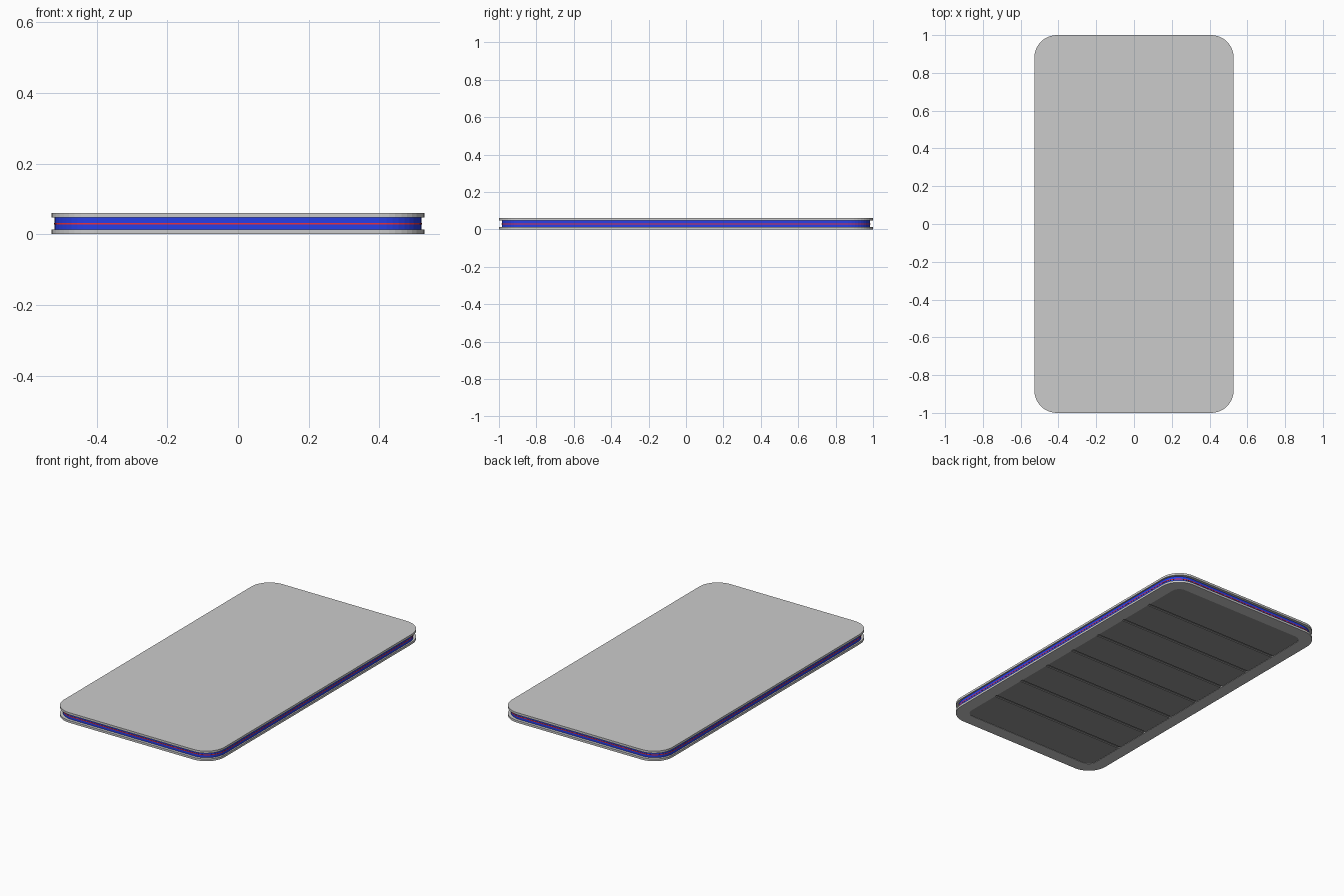
import bpy, bmesh, math

if "Cube" in bpy.data.objects:
    bpy.data.objects.remove(bpy.data.objects["Cube"])

W, L, R = 0.528, 1.0, 0.12      # half width, half length, corner radius


def material(name, rgb):
    m = bpy.data.materials.new(name)
    m.diffuse_color = (*rgb, 1)
    m.use_nodes = True
    m.node_tree.nodes["Principled BSDF"].inputs["Base Color"].default_value = m.diffuse_color
    return m


def outline(w, l, r, n=10):
    # rounded rectangle, counter-clockwise
    pts = []
    for i, (sx, sy) in enumerate([(1, 1), (-1, 1), (-1, -1), (1, -1)]):
        for k in range(n + 1):
            a = math.pi / 2 * (i + k / n)
            pts.append((sx * (w - r) + r * math.cos(a), sy * (l - r) + r * math.sin(a)))
    return pts


def finish(name, bm, mat=None):
    bmesh.ops.recalc_face_normals(bm, faces=bm.faces)
    me = bpy.data.meshes.new(name)
    bm.to_mesh(me)
    bm.free()
    ob = bpy.data.objects.new(name, me)
    bpy.context.collection.objects.link(ob)
    if mat:
        me.materials.append(mat)
    return ob


def slab(name, pts, z0, z1, mat=None, hole=None):
    # solid plate, or a ring when a matching hole outline is given
    bm = bmesh.new()
    loops = [pts] + ([hole] if hole else [])
    low = [[bm.verts.new((x, y, z0)) for x, y in p] for p in loops]
    top = [[bm.verts.new((x, y, z1)) for x, y in p] for p in loops]
    n = len(pts)
    for i in range(n):
        j = (i + 1) % n
        for a, b in zip(low, top):
            bm.faces.new((a[i], a[j], b[j], b[i]))
        if hole:
            for s in (low, top):
                bm.faces.new((s[0][i], s[0][j], s[1][j], s[1][i]))
    if not hole:
        bm.faces.new(low[0])
        bm.faces.new(top[0])
    return finish(name, bm, mat)


blue = material("blue", (0.02, 0.05, 0.8))
red = material("red", (0.8, 0.03, 0.05))
dark = material("dark", (0.3, 0.3, 0.3))

outer = outline(W, L, R)
inner = outline(W - 0.075, L - 0.075, 0.05)


def scaled(s):
    return [(x * s, y * s) for x, y in outer]


# Grey top plate and bottom frame
slab("top_plate", outer, 0.047, 0.06)
slab("bottom_frame", outer, 0.0, 0.013, hole=inner)

# Blue side band with a thin red stripe
slab("blue_band", scaled(0.984), 0.013, 0.047, blue)
slab("red_stripe", scaled(0.9855), 0.0275, 0.0325, red)

# Dark underside panel, split into eight slats by shallow grooves
panel = slab("slatted_panel", inner, 0.002, 0.013, dark)
bm = bmesh.new()
bm.from_mesh(panel.data)
gap = 0.008
for k in range(-3, 4):
    for y in (k * 2 / 9 - gap, k * 2 / 9 + gap):
        bmesh.ops.bisect_plane(bm, geom=bm.verts[:] + bm.edges[:] + bm.faces[:],
                               plane_co=(0, y, 0), plane_no=(0, 1, 0))
grooves = [f for f in bm.faces if f.normal.z < -0.9
           and abs(f.calc_center_median().y * 4.5 - round(f.calc_center_median().y * 4.5)) < 0.01
           and abs(f.calc_center_median().y) < 0.7
           and f.calc_area() < 0.03]
ext = bmesh.ops.extrude_discrete_faces(bm, faces=grooves)["faces"]
for f in ext:
    for v in f.verts:
        v.co.z += 0.006
bm.to_mesh(panel.data)
bm.free()
